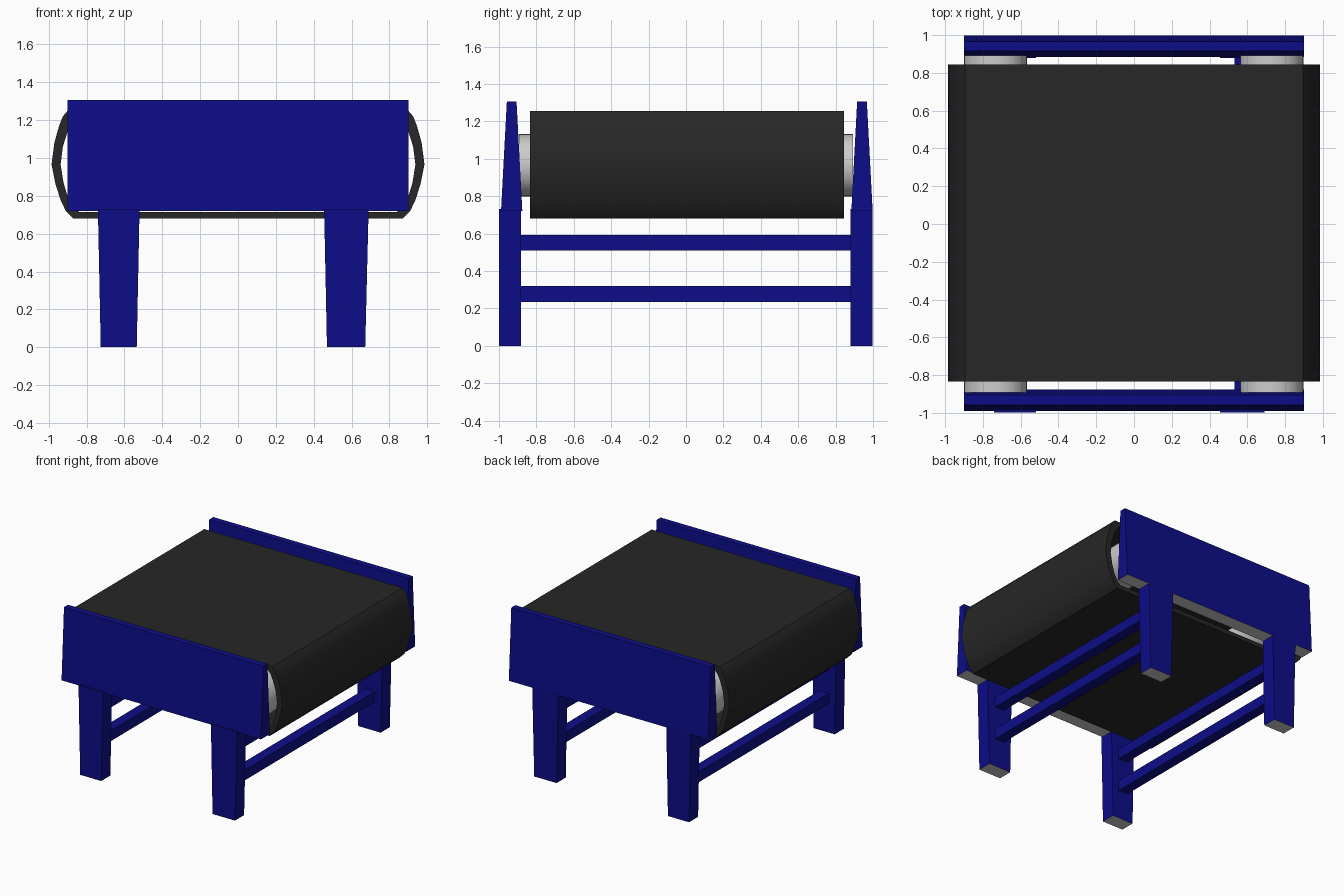
import bpy, bmesh, math

if "Cube" in bpy.data.objects:
    bpy.data.objects.remove(bpy.data.objects["Cube"])


def material(name, color):
    m = bpy.data.materials.new(name)
    m.diffuse_color = color
    m.use_nodes = True
    m.node_tree.nodes["Principled BSDF"].inputs["Base Color"].default_value = m.diffuse_color
    return m


blue = material("blue_paint", (0.004, 0.004, 0.25, 1))
rubber = material("black_rubber", (0.02, 0.02, 0.02, 1))


def finish(name, bm, mat=None):
    bmesh.ops.recalc_face_normals(bm, faces=bm.faces[:])
    me = bpy.data.meshes.new(name)
    bm.to_mesh(me)
    bm.free()
    ob = bpy.data.objects.new(name, me)
    bpy.context.collection.objects.link(ob)
    if mat:
        me.materials.append(mat)
    return ob


def smooth(ob):
    bpy.ops.object.select_all(action='DESELECT')
    ob.select_set(True)
    bpy.context.view_layer.objects.active = ob
    bpy.ops.object.shade_smooth_by_angle(angle=math.radians(35))


def tapered_box(name, bottom, top, z0, z1, bare_bottom=False):
    """Box between two rectangles given as (x0, x1, y0, y1)."""
    bm = bmesh.new()
    rings = []
    for (x0, x1, y0, y1), z in ((bottom, z0), (top, z1)):
        rings.append([bm.verts.new((x, y, z)) for x, y in
                      ((x0, y0), (x1, y0), (x1, y1), (x0, y1))])
    lo, hi = rings
    bm.faces.new(lo)
    bm.faces.new(hi)
    for i in range(4):
        j = (i + 1) % 4
        bm.faces.new((lo[i], lo[j], hi[j], hi[i]))
    ob = finish(name, bm, blue)
    if bare_bottom:
        ob.data.materials.append(None)
        for p in ob.data.polygons:
            if p.normal.z < -0.9:
                p.material_index = 1
    return ob


# Side panels, thinner toward the top, and the legs below them
for side, yp, yl in (("front", -0.932, -0.94), ("back", 0.941, 0.938)):
    tapered_box(side + "_side_panel", (-0.9, 0.9, yp - 0.057, yp + 0.057),
                (-0.9, 0.9, yp - 0.026, yp + 0.026), 0.72, 1.305, True)
    for end, lo, hi in (("left", (-0.725, -0.535), (-0.74, -0.52)),
                        ("right", (0.47, 0.672), (0.455, 0.69))):
        ys = (yl - 0.059, yl + 0.059)
        tapered_box(f"{side}_{end}_leg", lo + ys, hi + ys, 0, 0.73, True)

# Cross bars joining front and back legs
for end, x in (("left", -0.63), ("right", 0.575)):
    for level, z0, z1 in (("lower", 0.235, 0.32), ("upper", 0.51, 0.592)):
        r = (x - 0.042, x + 0.042, -0.89, 0.89)
        tapered_box(f"{end}_{level}_cross_bar", r, r, z0, z1)

# Rollers
for end, x in (("left", -0.733), ("right", 0.73)):
    bm = bmesh.new()
    bmesh.ops.create_cone(bm, cap_ends=True, segments=32, radius1=0.167,
                          radius2=0.167, depth=1.784)
    ob = finish(end + "_roller", bm)
    ob.rotation_euler.x = math.pi / 2
    ob.location = (x, 0, 0.965)
    smooth(ob)

# Belt: hollow loop with bulged ends, extruded along y
outer = [(0.87, 0.68), (0.91, 0.72), (0.938, 0.78), (0.965, 0.865),
         (0.985, 0.965), (0.97, 1.08), (0.945, 1.17), (0.925, 1.22),
         (0.895, 1.255)]
inner = [(0.84, 0.715), (0.872, 0.745), (0.898, 0.79), (0.922, 0.87),
         (0.937, 0.965), (0.925, 1.06), (0.9, 1.14), (0.88, 1.185),
         (0.855, 1.215)]
bm = bmesh.new()
loops = []
for prof, y in ((outer, -0.835), (outer, 0.845), (inner, 0.845), (inner, -0.835)):
    pts = prof + [(-x, z) for x, z in reversed(prof)]
    loops.append([bm.verts.new((x, y, z)) for x, z in pts])
n = len(loops[0])
for a in range(4):
    p, q = loops[a], loops[(a + 1) % 4]
    for i in range(n):
        j = (i + 1) % n
        bm.faces.new((p[i], p[j], q[j], q[i]))
smooth(finish("belt", bm, rubber))
